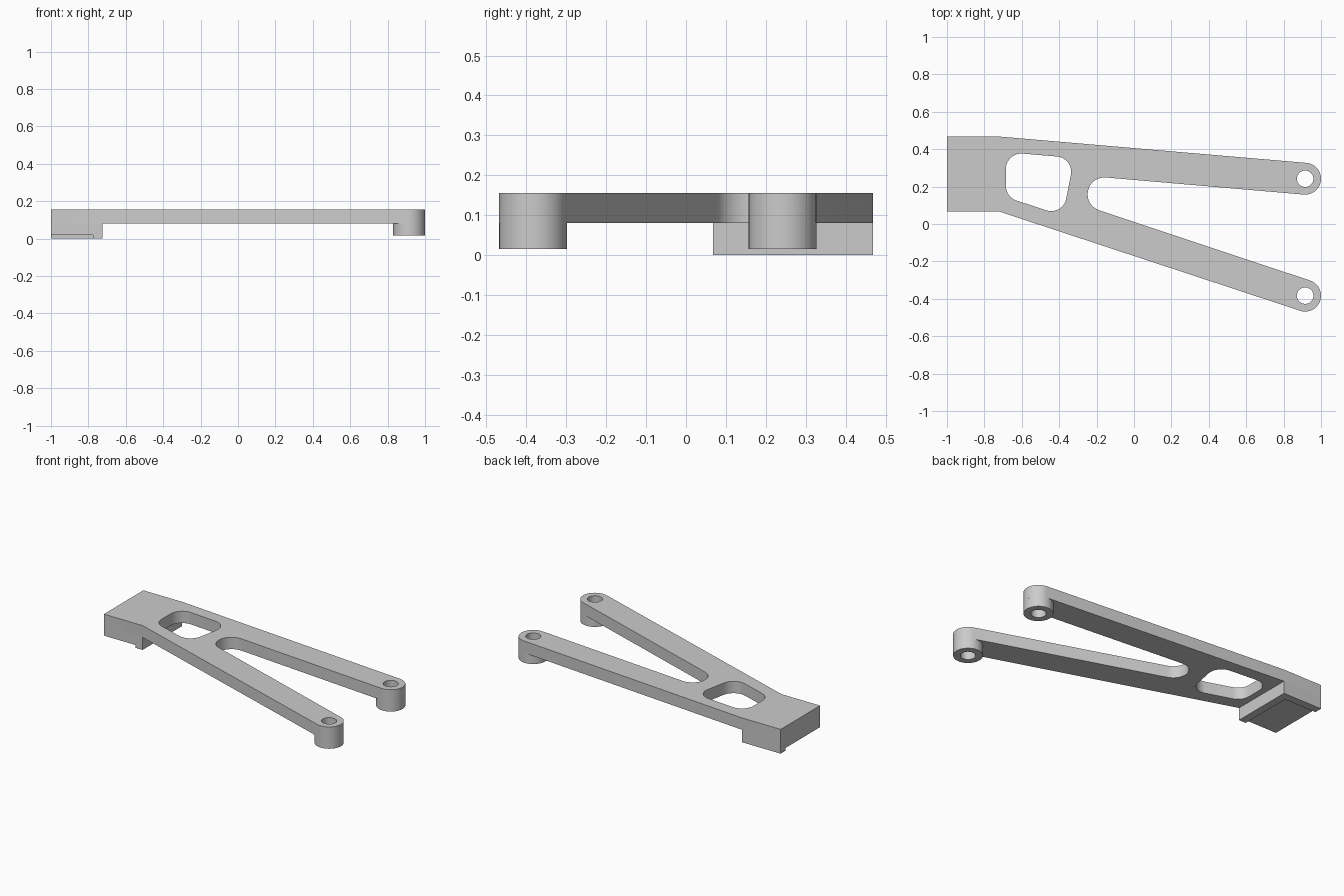
import bpy
import bmesh
from math import radians, cos, sin, tan
from mathutils import Vector

TOP, PLATE_Z, BOSS_Z, PAD_Z = 0.156, 0.08, 0.016, 0.018
BOSS_R, HOLE_R, SLOT_R = 0.085, 0.044, 0.09
REAR_BOSS, FRONT_BOSS, SLOT = (0.915, 0.242), (0.915, -0.383), (-0.158, 0.159)
REAR_TILT, FRONT_TILT = 4.9, 18.25
X0, X1, Y0, Y1, LIP = -1.0, -0.725, 0.068, 0.468, 0.05

cube = bpy.data.objects.get("Cube")
if cube:
    bpy.data.objects.remove(cube, do_unlink=True)

grey = bpy.data.materials.new("light_grey")
grey.use_nodes = True
grey.diffuse_color = (0.6, 0.6, 0.6, 1)
grey.node_tree.nodes["Principled BSDF"].inputs["Base Color"].default_value = (0.6, 0.6, 0.6, 1)


def arc(centre, r, start, end, steps=24):
    angles = [radians(start + (end - start) * i / steps) for i in range(steps + 1)]
    return [(centre[0] + r * cos(a), centre[1] + r * sin(a)) for a in angles]


def circle(centre, r, steps=48):
    return arc(centre, r, 0, 360, steps)[:-1]


def rounded(corners, r, steps=10):
    """Polygon with every corner filleted."""
    points = []
    for i, corner in enumerate(corners):
        p = Vector(corner)
        a = (Vector(corners[i - 1]) - p).normalized()
        b = (Vector(corners[(i + 1) % len(corners)]) - p).normalized()
        half = a.angle(b) / 2
        centre = p + (a + b).normalized() * (r / sin(half))
        start = p + a * (r / tan(half)) - centre
        end = p + b * (r / tan(half)) - centre
        for k in range(steps + 1):
            # Blend evenly along the fillet, then push out to its radius
            t = k / steps
            sweep = start.angle(end)
            spoke = start * sin((1 - t) * sweep) + end * sin(t * sweep)
            points.append(centre + spoke.normalized() * r)
    return points


def prism(name, loops, low, high, open_top=False):
    """Outline with holes, filled and raised from low to high."""
    bm = bmesh.new()
    for loop in loops:
        verts = [bm.verts.new((p[0], p[1], low)) for p in loop]
        for i, v in enumerate(verts):
            bm.edges.new((verts[i - 1], v))
    bmesh.ops.triangle_fill(bm, edges=bm.edges[:], use_beauty=True, use_dissolve=False)
    lifted = bmesh.ops.extrude_face_region(bm, geom=bm.faces[:], use_keep_orig=True)["geom"]
    bmesh.ops.translate(bm, vec=(0, 0, high - low),
                        verts=[g for g in lifted if isinstance(g, bmesh.types.BMVert)])
    bmesh.ops.recalc_face_normals(bm, faces=bm.faces[:])
    if open_top:
        caps = [f for f in bm.faces if all(v.co.z > high - 0.001 for v in f.verts)]
        bmesh.ops.delete(bm, geom=caps, context='FACES_ONLY')
    mesh = bpy.data.meshes.new(name)
    bm.to_mesh(mesh)
    bm.free()
    mesh.materials.append(grey)
    obj = bpy.data.objects.new(name, mesh)
    bpy.context.collection.objects.link(obj)
    bpy.ops.object.select_all(action='DESELECT')
    obj.select_set(True)
    bpy.context.view_layer.objects.active = obj
    bpy.ops.object.shade_smooth_by_angle(angle=radians(30))


# Forked plate: rear arm end, slot between the arms, front arm end, root
outline = [(X0, Y0), (X0, Y1), (X1, Y1)]
outline += arc(REAR_BOSS, BOSS_R, 90 - REAR_TILT, -90 - REAR_TILT)
outline += arc(SLOT, SLOT_R, 90 - REAR_TILT, 270 - FRONT_TILT)
outline += arc(FRONT_BOSS, BOSS_R, 90 - FRONT_TILT, -90 - FRONT_TILT)
outline += [(X1, Y0)]
window = rounded([(-0.685, 0.384), (-0.32, 0.353), (-0.38, 0.044), (-0.685, 0.144)], 0.082)
prism("forked_plate",
      [outline, window, circle(REAR_BOSS, HOLE_R), circle(FRONT_BOSS, HOLE_R)], PLATE_Z, TOP)

# Bosses hanging below the arm ends
for name, centre in (("rear_boss", REAR_BOSS), ("front_boss", FRONT_BOSS)):
    prism(name, [circle(centre, BOSS_R), circle(centre, HOLE_R)], BOSS_Z, PLATE_Z, True)

# Mounting block under the root, with an L-shaped locating lip
prism("mounting_block", [[(X0, Y0), (X0, Y1), (X1, Y1), (X1, Y0)]], PAD_Z, PLATE_Z, True)
prism("locating_lip", [[(X0, Y1), (X1, Y1), (X1, Y0), (X1 - LIP, Y0),
                        (X1 - LIP, Y1 - LIP), (X0, Y1 - LIP)]], 0, PAD_Z, True)
